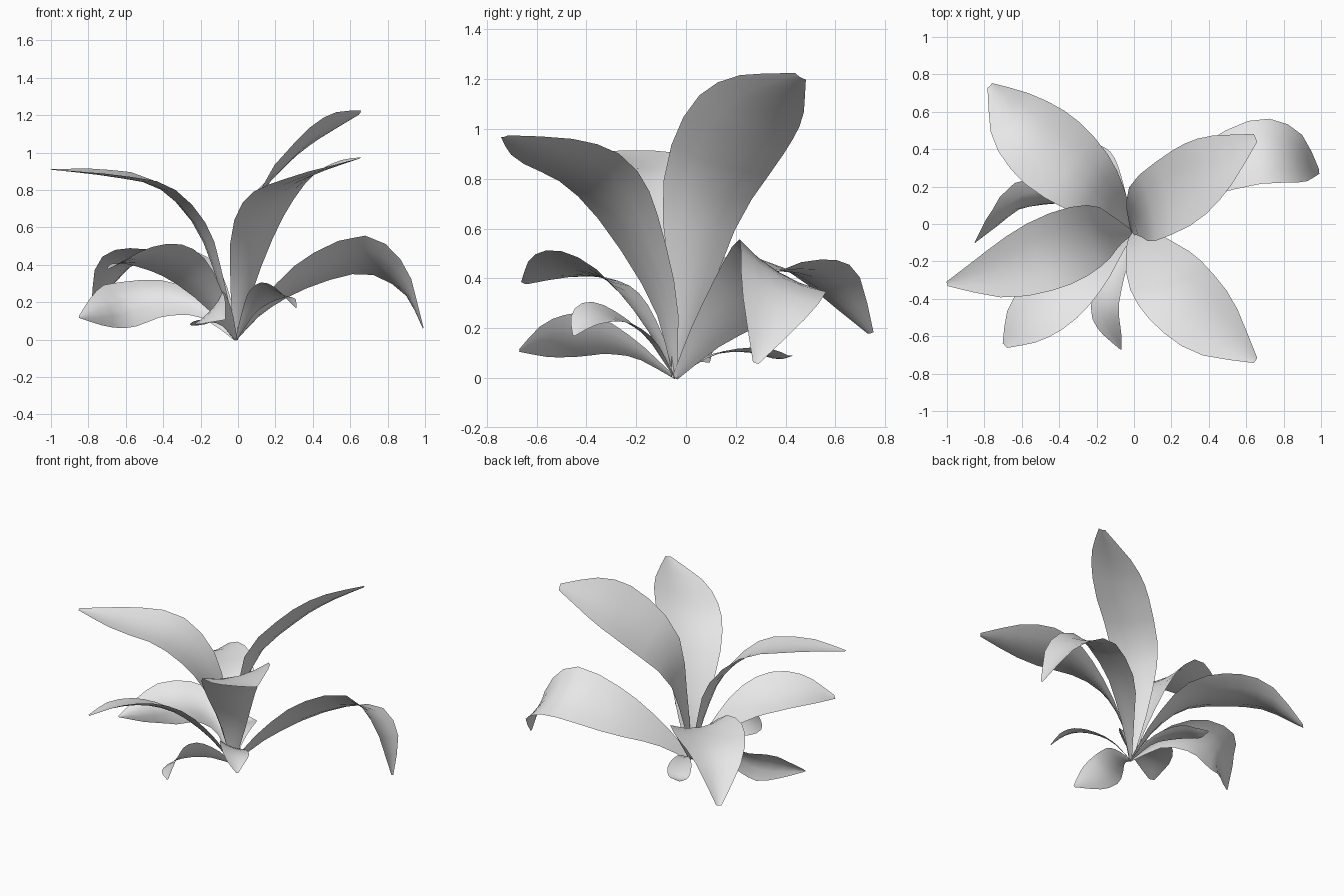
import bpy
from mathutils import Vector

cube = bpy.data.objects.get("Cube")
if cube:
    bpy.data.objects.remove(cube, do_unlink=True)

# One plain grey for the whole plant
grey = bpy.data.materials.new("pale grey")
grey.use_nodes = True
colour = (0.8, 0.8, 0.8, 1)
grey.diffuse_color = colour
grey.node_tree.nodes["Principled BSDF"].inputs["Base Color"].default_value = colour

BASE = (-0.01, -0.045, 0)
STEPS, ACROSS = 12, 4


def spline(points, t):
    """Catmull-Rom value at t, where t runs from zero to one."""
    last = len(points) - 1
    i = min(int(t * last), last - 1)
    f = t * last - i
    b, c = points[i], points[i + 1]
    a = points[i - 1] if i else b * 2 - c
    d = points[i + 2] if i + 2 <= last else c * 2 - b
    return b + ((c - a) + ((a * 2 - b * 5 + c * 4 - d)
                + (b * 3 - c * 3 + d - a) * f) * f) * f * 0.5


def leaf(name, side, half_width, *path, tip=0.06, cup=0.15, shoulder=0.75):
    """A blade swept along a path, spread along the side direction."""
    path = [Vector(p) for p in (BASE,) + path]
    widths = [0.06, 0.4, 0.82, 1, shoulder, tip]
    side = Vector(side)
    verts, faces = [], []
    for i in range(STEPS + 1):
        t = i / STEPS
        centre = spline(path, t)
        along = spline(path, min(t + 0.02, 1)) - spline(path, max(t - 0.02, 0))
        along.normalize()
        across = (side - along * side.dot(along)).normalized()
        normal = across.cross(along)
        if normal.z < 0:
            normal.negate()
        w = half_width * spline(widths, t)
        for j in range(ACROSS + 1):
            s = 2 * j / ACROSS - 1
            verts.append(centre + across * w * s + normal * w * cup * (s * s - 0.5))
    row = ACROSS + 1
    for i in range(STEPS):
        for j in range(ACROSS):
            k = i * row + j
            faces.append((k, k + 1, k + row + 1, k + row))
    mesh = bpy.data.meshes.new(name)
    mesh.from_pydata(verts, [], faces)
    mesh.materials.append(grey)
    mesh.shade_smooth()
    bpy.context.collection.objects.link(bpy.data.objects.new(name, mesh))


# Tall upright leaves
leaf("tall_back_left_leaf", (-0.38, 0.77, -0.5), 0.22,
     (0, 0.02, 0.35), (0.07, 0.08, 0.72), (0.28, 0.2, 0.98),
     (0.45, 0.32, 1.115), (0.65, 0.46, 1.21), tip=0.12, shoulder=0.8)
leaf("tall_front_left_leaf", (0.79, 0.5, 0.27), 0.21,
     (0.03, -0.09, 0.3), (0.11, -0.23, 0.62), (0.24, -0.37, 0.81),
     (0.43, -0.55, 0.905), (0.65, -0.73, 0.97), tip=0.08, shoulder=0.84)
leaf("tall_right_leaf", (-0.25, 0.97, 0.1), 0.2,
     (-0.1, -0.04, 0.32), (-0.21, -0.06, 0.61), (-0.42, -0.14, 0.825),
     (-0.7, -0.25, 0.885), (-1, -0.32, 0.91))

# Broad arching leaves
leaf("arching_left_leaf", (0, 0.86, -0.5), 0.2,
     (0.15, 0.1, 0.19), (0.37, 0.27, 0.35), (0.67, 0.38, 0.44),
     (0.88, 0.36, 0.31), (0.99, 0.28, 0.06))
leaf("arching_back_right_leaf", (0.57, 0.82, -0.03), 0.22,
     (-0.1, 0.08, 0.22), (-0.25, 0.22, 0.41), (-0.45, 0.39, 0.455),
     (-0.63, 0.56, 0.4), (-0.77, 0.74, 0.18), tip=0.08, cup=0.25)
leaf("arching_front_right_leaf", (0.73, -0.54, 0.3), 0.175,
     (-0.13, -0.14, 0.2), (-0.28, -0.27, 0.37), (-0.43, -0.4, 0.44),
     (-0.58, -0.53, 0.435), (-0.69, -0.65, 0.38), tip=0.1)
# This leaf folds downwards along its rib
leaf("low_right_leaf", (0.12, 0.5, 0.8), 0.14,
     (-0.18, 0.07, 0.17), (-0.4, 0.15, 0.23), (-0.6, 0.13, 0.2),
     (-0.73, 0.02, 0.16), (-0.85, -0.1, 0.12), tip=0.03, cup=-0.4, shoulder=0.65)

# Small low leaves
leaf("small_front_leaf", (0.65, 0, 0.75), 0.115,
     (-0.06, -0.2, 0.11), (-0.12, -0.34, 0.165), (-0.15, -0.46, 0.165),
     (-0.12, -0.57, 0.15), (-0.07, -0.67, 0.11))
leaf("small_front_left_leaf", (0.7, 0.6, -0.4), 0.1,
     (0.06, -0.14, 0.15), (0.13, -0.24, 0.23), (0.2, -0.33, 0.26),
     (0.26, -0.4, 0.235), (0.31, -0.45, 0.17))
leaf("small_back_leaf", (0.85, 0.45, 0.1), 0.075,
     (-0.06, 0.1, 0.09), (-0.12, 0.22, 0.11), (-0.17, 0.32, 0.1),
     (-0.21, 0.38, 0.08), (-0.25, 0.43, 0.09))
